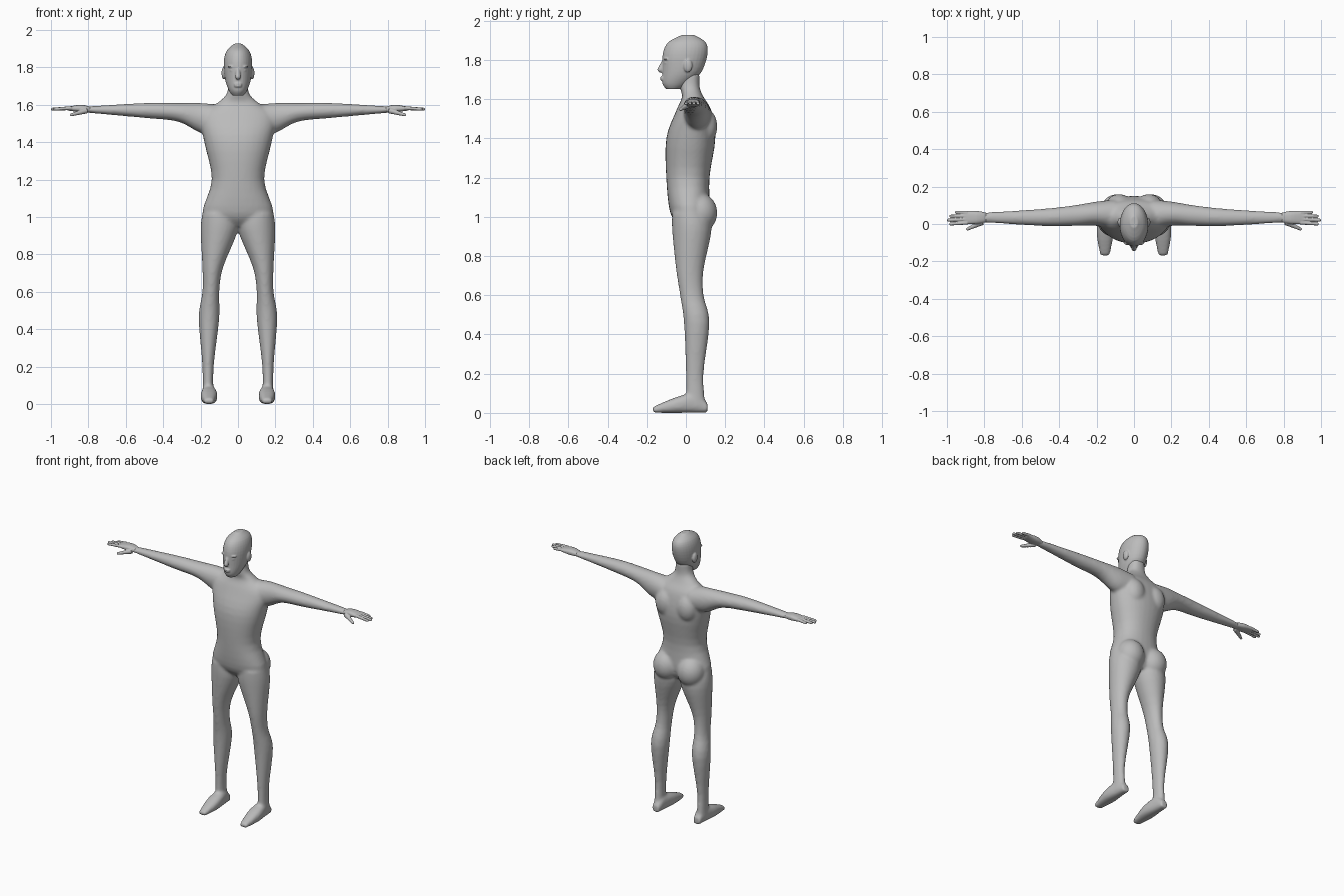
import bpy, bmesh, math
from mathutils import Matrix, Vector

cube = bpy.data.objects.get("Cube")
if cube:
    bpy.data.objects.remove(cube, do_unlink=True)

skin = bpy.data.materials.new("matte grey")
skin.use_nodes = True
grey = (.5, .5, .5, 1)
skin.diffuse_color = grey
skin.node_tree.nodes["Principled BSDF"].inputs["Base Color"].default_value = grey


def flowing(sections, steps=4):
    """Fill in a smooth spline of sections through the given ones."""
    keys = [Vector(section) for section in sections]
    keys = [keys[0], *keys, keys[-1]]
    filled = []
    for before, start, end, after in zip(keys, keys[1:], keys[2:], keys[3:]):
        leave, arrive = (end - before) / 2, (after - start) / 2
        for step in range(steps):
            t = step / steps
            blend = t * t * (3 - 2 * t)
            filled.append(start.lerp(end, blend)
                          + leave * t * (1 - t) ** 2
                          - arrive * t * t * (1 - t))
    return filled + [keys[-1]]


def loft(bm, axis, sections, side=1, sides=32, power=1):
    """Closed skin along an axis; section = position, then min and max of the other axes."""
    rings = []
    for along, a_min, a_max, b_min, b_max in flowing(sections):
        ring = []
        for i in range(sides):
            angle = math.tau * i / sides
            c, s = (math.copysign(abs(v) ** power, v)
                    for v in (math.cos(angle), math.sin(angle)))
            point = [(a_min + a_max + (a_max - a_min) * c) / 2,
                     (b_min + b_max + (b_max - b_min) * s) / 2]
            point.insert("xyz".index(axis), along)
            point[0] *= side
            ring.append(bm.verts.new(point))
        rings.append(ring)
    for low, high in zip(rings, rings[1:]):
        for i in range(sides):
            bm.faces.new((low[i - 1], low[i], high[i], high[i - 1]))
    bm.faces.new(rings[0])
    bm.faces.new(rings[-1])


def centred(sections):
    """Sections symmetric about x: position, half width, front, back."""
    return [(z, -width, width, front, back) for z, width, front, back in sections]


def ball(bm, centre, radii):
    matrix = Matrix.Translation(centre) @ Matrix.Diagonal((*radii, 1))
    bmesh.ops.create_uvsphere(bm, u_segments=24, v_segments=16, radius=1, matrix=matrix)


def taper(bm, start, end, thick, thin):
    """Round tapered rod with a ball for its tip."""
    start, end = Vector(start), Vector(end)
    reach = end - start
    matrix = (Matrix.Translation((start + end) / 2)
              @ reach.to_track_quat("Z", "Y").to_matrix().to_4x4())
    bmesh.ops.create_cone(bm, cap_ends=True, segments=16, radius1=thick, radius2=thin,
                          depth=reach.length, matrix=matrix)
    ball(bm, end, (thin, thin, thin))


def finish(bm, name, voxel, smoothing):
    """Fuse the overlapping forms into one smooth skin."""
    bmesh.ops.recalc_face_normals(bm, faces=bm.faces)
    mesh = bpy.data.meshes.new(name)
    bm.to_mesh(mesh)
    bm.free()
    mesh.materials.append(skin)
    ob = bpy.data.objects.new(name, mesh)
    bpy.context.collection.objects.link(ob)
    fuse = ob.modifiers.new("fuse", "REMESH")
    fuse.mode = "VOXEL"
    fuse.voxel_size = voxel
    fuse.use_smooth_shade = True
    soften = ob.modifiers.new("soften", "SMOOTH")
    soften.factor = .5
    soften.iterations = smoothing


# Body: torso with neck, legs, feet and arms
torso = centred([(.95, .11, -.03, .09), (1.02, .19, -.08, .12), (1.2, .14, -.1, .12),
                 (1.4, .18, -.1, .15), (1.54, .2, -.05, .13), (1.61, .11, -.02, .09),
                 (1.66, .06, -.03, .07), (1.73, .05, -.03, .07)])
leg = [(1.02, .01, .19, -.07, .11), (.93, 0, .2, -.07, .13), (.73, .08, .19, -.05, .09),
       (.6, .1, .19, -.03, .09), (.46, .1, .21, -.01, .12), (.2, .13, .19, 0, .09),
       (.03, .13, .19, 0, .1)]
foot = [(.11, .13, .18, 0, .05), (.05, .12, .19, 0, .1), (-.05, .11, .2, 0, .08),
        (-.17, .13, .18, 0, .03)]
arm = [(.1, -.03, .13, 1.44, 1.6), (.2, -.01, .12, 1.45, 1.61), (.32, -.01, .1, 1.51, 1.61),
       (.5, -.01, .08, 1.53, 1.61), (.83, .01, .06, 1.56, 1.59)]
bm = bmesh.new()
loft(bm, "z", torso, power=.9)
for side in (1, -1):
    loft(bm, "z", leg, side)
    loft(bm, "y", foot, side, power=.8)
    loft(bm, "x", arm, side)
    ball(bm, (side * .09, .07, 1.02), (.09, .09, .1))     # buttock
    ball(bm, (side * .08, .1, 1.46), (.07, .06, .09))     # shoulder blade
finish(bm, "body", .009, 7)

# Head: skull, nose, lips, ears, brows and eyes
skull = centred([(1.65, .03, -.1, -.03), (1.68, .05, -.12, .02), (1.74, .07, -.12, .08),
                 (1.83, .076, -.118, .11), (1.89, .06, -.09, .1), (1.927, .02, -.02, .04)])
bm = bmesh.new()
loft(bm, "z", skull)
taper(bm, (0, -.11, 1.8), (0, -.13, 1.75), .009, .015)
for height in (1.7, 1.71):
    ball(bm, (0, -.12, height), (.022, .012, .006))
for side in (1, -1):
    ball(bm, (side * .075, .01, 1.77), (.013, .023, .034))
    ball(bm, (side * .03, -.1, 1.804), (.025, .014, .007))
    ball(bm, (side * .03, -.1, 1.785), (.014, .011, .006))
finish(bm, "head", .0045, 3)

# Hands: palm, thumb and four fanned fingers
palm = [(.79, .01, .06, 1.56, 1.59), (.84, 0, .07, 1.56, 1.6), (.91, 0, .07, 1.57, 1.59)]
for side, label in ((1, "left"), (-1, "right")):
    bm = bmesh.new()
    loft(bm, "x", palm, side, power=.8)
    taper(bm, (side * .81, .01, 1.57), (side * .89, -.027, 1.547), .016, .008)
    for i, tip in enumerate((.98, .992, .98, .95)):
        taper(bm, (side * .89, .007 + .018 * i, 1.583), (side * tip, .021 * i, 1.577),
              .01, .008)
    finish(bm, label + "_hand", .003, 2)
